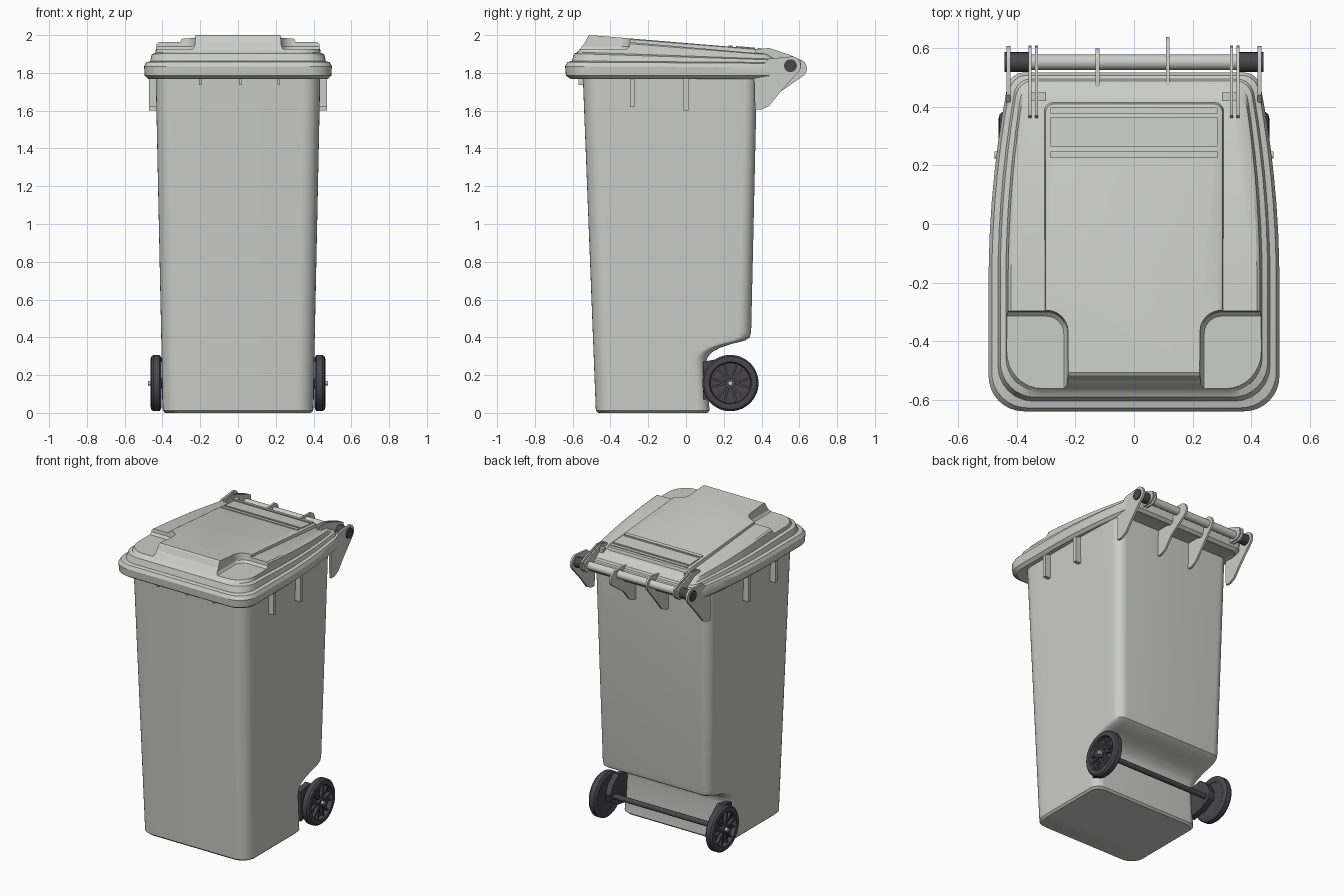
import bpy, bmesh, math

if "Cube" in bpy.data.objects:
    bpy.data.objects.remove(bpy.data.objects["Cube"])

def material(name, c):
    m = bpy.data.materials.new(name)
    m.diffuse_color = (*c, 1)
    m.use_nodes = True
    m.node_tree.nodes["Principled BSDF"].inputs["Base Color"].default_value = m.diffuse_color
    return m

GREY = material("light grey plastic", (0.60, 0.61, 0.59))
DARK = material("dark rubber", (0.065, 0.062, 0.07))

def finish(bm, name, mat, angle=35):
    bmesh.ops.recalc_face_normals(bm, faces=bm.faces[:])
    me = bpy.data.meshes.new(name)
    bm.to_mesh(me)
    bm.free()
    ob = bpy.data.objects.new(name, me)
    bpy.context.collection.objects.link(ob)
    me.materials.append(mat)
    smooth(ob, angle)
    return ob

def smooth(ob, angle=35):
    bpy.ops.object.select_all(action='DESELECT')
    ob.select_set(True)
    bpy.context.view_layer.objects.active = ob
    bpy.ops.object.shade_smooth_by_angle(angle=math.radians(angle))

def loft(name, rings, mat, closed=False):
    bm = bmesh.new()
    vs = [[bm.verts.new(p) for p in r] for r in rings]
    n = len(vs[0])
    pairs = list(zip(vs, vs[1:])) + ([(vs[-1], vs[0])] if closed else [])
    for a, b in pairs:
        for i in range(n):
            j = (i + 1) % n
            bm.faces.new((a[i], a[j], b[j], b[i]))
    if not closed:
        bm.faces.new(vs[0])
        bm.faces.new(vs[-1])
    return finish(bm, name, mat)

def rounded(hx, yf, yb, rf, rb, zf, zb=None, cx=0, taper=0):
    """Rounded rectangle; z runs from zf at the front to zb at the back."""
    zb = zf if zb is None else zb
    pts = []
    corners = [(hx - rb, yb - rb, rb), (rb - hx, yb - rb, rb),
               (rf - hx, yf + rf, rf), (hx - rf, yf + rf, rf)]
    for q, (x, y, r) in enumerate(corners):
        for i in range(9):
            a = math.pi / 2 * (q + i / 8)
            pts.append((x + r * math.cos(a), y + r * math.sin(a)))
        if q in (1, 3):          # extra points along the long sides
            y0, y1 = (yb - rb, yf + rf) if q == 1 else (yf + rf, yb - rb)
            for i in range(1, 10):
                pts.append((-hx if q == 1 else hx, y0 + (y1 - y0) * i / 10))
    out = []
    for x, y in pts:
        f = 1 - taper * max(0, (y + 0.2) / 0.7) ** 2
        out.append((cx + x * f, y, zf + (zb - zf) * (y - yf) / (yb - yf)))
    return out

def prism(name, profile, x0, x1, mat):
    """Side profile (y, z) extruded along x."""
    return loft(name, [[(x, y, z) for y, z in profile] for x in (x0, x1)], mat)

def rect(y0, y1, z0, z1):
    return [(y0, z0), (y1, z0), (y1, z1), (y0, z1)]

def circle(x, r, y, z, n=40):
    return [(x, y + r * math.cos(2 * math.pi * i / n), z + r * math.sin(2 * math.pi * i / n))
            for i in range(n)]

def rod(name, x0, x1, r, y, z, mat):
    return loft(name, [circle(x0, r, y, z), circle(x1, r, y, z)], mat)

# Tapered body with the wheel recess at the lower back
def body_ring(z, yb, inset=0):
    t = z / 1.8
    return rounded(0.398 + 0.038 * t - inset, -0.477 - 0.07 * t + inset, yb - inset,
                   0.09, 0.065, z)
profile = [(0.012, 0.125), (0.25, 0.105), (0.29, 0.112), (0.32, 0.135), (0.345, 0.18),
           (0.365, 0.24), (0.382, 0.31), (0.40, 0.338), (0.43, 0.345), (1.8, 0.376)]
loft("bin_body", [body_ring(0, 0.125, 0.012)] + [body_ring(z, y) for z, y in profile], GREY)

# Lid: rim, step and sloping top
lid_rings = [(0.44, -.56, .46, .10, .05, 1.78, 1.78), (0.475, -.61, .495, .11, .05, 1.768, 1.768),
             (0.494, -.636, .513, .12, .05, 1.785, 1.785), (0.497, -.64, .517, .12, .05, 1.835, 1.83),
             (0.486, -.628, .507, .12, .05, 1.857, 1.85), (0.465, -.605, .495, .12, .05, 1.863, 1.855),
             (0.457, -.592, .488, .12, .05, 1.902, 1.868), (0.438, -.575, .475, .12, .05, 1.91, 1.873),
             (0.43, -.525, .44, .13, .05, 1.973, 1.895), (0.42, -.513, .43, .13, .05, 1.981, 1.90)]
lid = loft("lid", [rounded(*r, taper=0.14) for r in lid_rings], GREY)
panel_rings = [(.312, -.55, .42, .05, .03, 1.93, 1.88), (.302, -.518, .41, .05, .03, 1.994, 1.921),
               (.292, -.508, .40, .05, .03, 2.0, 1.925)]
panel = loft("lid_raised_panel", [rounded(*r) for r in panel_rings], GREY)

# Scooped pockets in the two front corners of the lid
for s in (1, -1):
    cut = loft("pocket_cutter", [rounded(.18, -.75, -.315, .06, .06, 1.926, cx=.42 * s),
                                 rounded(.19, -.75, -.30, .07, .07, 1.94, cx=.42 * s),
                                 rounded(.205, -.75, -.28, .08, .08, 2.1, cx=.42 * s)], GREY)
    cut.hide_render = True
    for ob in (lid, panel):
        mod = ob.modifiers.new("pocket", 'BOOLEAN')
        mod.operation, mod.object, mod.solver = 'DIFFERENCE', cut, 'EXACT'
        dg = bpy.context.evaluated_depsgraph_get()
        me = bpy.data.meshes.new_from_object(ob.evaluated_get(dg))
        ob.modifiers.clear()
        ob.data = me
    bpy.data.objects.remove(cut)
for ob in (lid, panel):
    smooth(ob, 30)

# Low slats at the back of the lid panel
def panel_z(y):
    return 2.0 - (y + 0.508) * 0.0826
for y0, y1 in ((.225, .25), (.265, .365), (.378, .398)):
    prism("lid_slat", [(y0, panel_z(y0) - .01), (y1, panel_z(y1) - .01),
                       (y1, panel_z(y1) + .006), (y0, panel_z(y0) + .006)], -.285, .285, GREY)

# Stiffening ribs under the rim
for s in (1, -1):
    for y, z in ((-.285, 1.62), (0, 1.60)):
        prism("side_rib", rect(y - .012, y + .012, z, 1.79), s * .42, s * .472, GREY)
for x in (-.2, .015, .215):
    prism("front_rib", rect(-.568, -.53, 1.735, 1.79), x - .006, x + .006, GREY)

# Hinge lugs and gussets behind the body
def lug(tip):
    arc = [(tip - .05 + .05 * math.cos(a), 1.838 + .05 * math.sin(a))
           for a in [math.radians(80 - 14 * i) for i in range(10)]]
    return [(.36, 1.80), (.44, 1.875)] + arc + [(.50, 1.70), (.44, 1.625), (.40, 1.605), (.365, 1.605)]
for s in (1, -1):
    prism("outer_lug", lug(.608), s * .422, s * .436, GREY)
    rod("hinge_pin", s * .355, s * .443, .034, .553, 1.838, DARK)
    for x in (.328, .35):
        prism("lid_hinge_plate", [(.35, 1.88), (.37, 1.925), (.44, 1.932), (.55, 1.895), (.605, 1.87),
              (.61, 1.83), (.58, 1.80), (.48, 1.80)], s * x, s * (x + .01), GREY)
    prism("lid_hinge_block", rect(.42, .45, 1.86, 1.915), s * .30, s * .36, GREY)
prism("middle_gusset_hook", [(y, z - .015 if y > .55 else z) for y, z in lug(.64)], .109, .122, GREY)
prism("middle_gusset", lug(.60), -.131, -.118, GREY)
rod("handle_bar", -.40, .40, .026, .553, 1.838, GREY)

# Wheels on an axle
WY, WZ = 0.235, 0.158
rod("axle", -.42, .42, .017, WY, WZ, DARK)
tyre = [(.412, .108), (.405, .122), (.407, .138), (.416, .149), (.448, .149),
        (.459, .140), (.463, .125), (.460, .112), (.440, .106)]
for s in (1, -1):
    loft("tyre", [circle(s * x, r, WY, WZ, 48) for x, r in tyre], DARK, closed=True)
    rod("wheel_disc", s * .415, s * .432, .11, WY, WZ, DARK)
    rod("wheel_hub", s * .40, s * .46, .028, WY, WZ, DARK)
    rod("hub_cap", s * .455, s * .476, .012, WY, WZ, GREY)
    for i in range(6):           # forked spokes
        for d in (-.22, .22):
            a, b = i * math.pi / 3, i * math.pi / 3 + d
            p = (WY + .02 * math.cos(a), WZ + .02 * math.sin(a))
            q = (WY + .11 * math.cos(b), WZ + .11 * math.sin(b))
            nx, ny = -math.sin(b) * .006, math.cos(b) * .006
            prism("spoke", [(p[0] - nx, p[1] - ny), (q[0] - nx, q[1] - ny),
                            (q[0] + nx, q[1] + ny), (p[0] + nx, p[1] + ny)], s * .425, s * .451, DARK)
    prism("axle_bracket", [(.09, .07), (.20, .09), (.27, .13), (.28, .18), (.25, .24),
                           (.19, .29), (.09, .27)], s * .365, s * .403, DARK)
